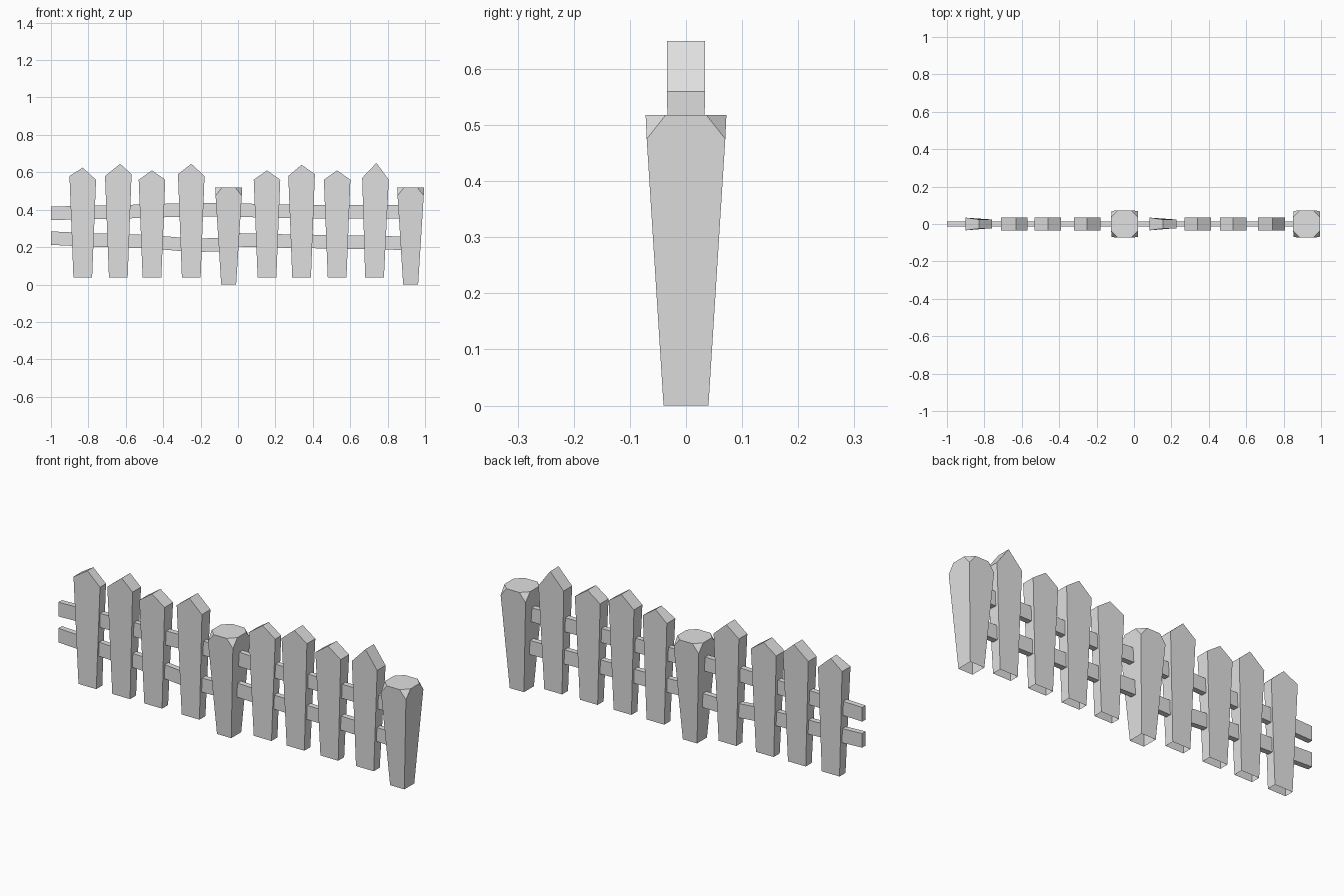
import bpy
import bmesh

default_cube = bpy.data.objects.get("Cube")
if default_cube:
    bpy.data.objects.remove(default_cube, do_unlink=True)

# Single flat grey for the whole fence
grey = bpy.data.materials.new("plain_grey")
grey.use_nodes = True
grey.diffuse_color = (0.75, 0.75, 0.75, 1)
grey.node_tree.nodes["Principled BSDF"].inputs["Base Color"].default_value = grey.diffuse_color


def finish(name, bm):
    """Turn a bmesh into a flat-shaded object."""
    bmesh.ops.recalc_face_normals(bm, faces=bm.faces[:])
    mesh = bpy.data.meshes.new(name)
    bm.to_mesh(mesh)
    bm.free()
    mesh.materials.append(grey)
    bpy.context.collection.objects.link(bpy.data.objects.new(name, mesh))


def bridge(bm, first, second):
    """Join two vertex loops with a band of faces."""
    count = len(first)
    for i in range(count):
        j = (i + 1) % count
        bm.faces.new((first[i], first[j], second[j], second[i]))


def add_picket(name, x_base, x_top, z_left, z_right, x_tip, z_tip, right_depth):
    """Tapered board, open underneath, with a pointed top."""
    bm = bmesh.new()
    base_half, top_half, base_depth, depth = 0.05, 0.071, 0.024, 0.034
    tip_depth = right_depth

    def pair(x, z, d):
        return [bm.verts.new((x, side * d, z)) for side in (-1, 1)]

    base_l = pair(x_base - base_half, 0.037, base_depth)
    base_r = pair(x_base + base_half, 0.037, base_depth)
    left = pair(x_top - top_half, z_left, depth)
    right = pair(x_top + top_half, z_right, right_depth)
    tip = pair(x_tip, z_tip, tip_depth)
    outline = (base_l, left, tip, right, base_r)
    for a, b in zip(outline, outline[1:]):
        bm.faces.new((a[0], b[0], b[1], a[1]))
    for side in (0, 1):
        bm.faces.new([p[side] for p in outline])
    finish(name, bm)


def add_post(name, x):
    """Square post widening upward, open underneath, with cut top corners."""
    bm = bmesh.new()
    corners = ((-1, -1), (1, -1), (1, 1), (-1, 1))
    base_half, corner_half, top_half, cut = 0.04, 0.07, 0.072, 0.036
    base = [bm.verts.new((x + a * base_half, b * base_half, 0)) for a, b in corners]
    low = [bm.verts.new((x + a * corner_half, b * corner_half, 0.475)) for a, b in corners]
    on_x = [bm.verts.new((x + a * top_half, b * cut, 0.518)) for a, b in corners]
    on_y = [bm.verts.new((x + a * cut, b * top_half, 0.518)) for a, b in corners]
    rim = []
    for i in range(4):
        j = (i + 1) % 4
        # Even corners lead onto the front and back, odd ones onto the sides
        leave, arrive = (on_y, on_x) if i % 2 == 0 else (on_x, on_y)
        start, end = leave[i], leave[j]
        bm.faces.new((base[i], base[j], low[j], end, start, low[i]))
        bm.faces.new((low[i], arrive[i], leave[i]))
        rim += [arrive[i], leave[i]]
    bm.faces.new(rim)
    finish(name, bm)


def add_rail(name, path):
    """Thin bar swept through x, z points."""
    bm = bmesh.new()
    half_depth, half_height = 0.014, 0.036
    section = ((-1, -1), (1, -1), (1, 1), (-1, 1))
    rings = [[bm.verts.new((x, a * half_depth, z + b * half_height)) for a, b in section]
             for x, z in path]
    for first, second in zip(rings, rings[1:]):
        bridge(bm, first, second)
    bm.faces.new(rings[0])
    bm.faces.new(rings[-1])
    finish(name, bm)


# Pickets: base x, shoulder x, left and right shoulder z, tip x, tip z, right depth
pickets = (
    (-.83, -.83, .58, .56, -.83, .625, .024),
    (-.64, -.64, .58, .59, -.63, .645, .034),
    (-.46, -.46, .56, .56, -.46, .61, .034),
    (-.25, -.25, .59, .58, -.25, .645, .034),
    (.155, .155, .56, .56, .155, .61, .024),
    (.34, .34, .58, .59, .34, .64, .034),
    (.53, .53, .56, .56, .53, .61, .034),
    (.73, .735, .57, .56, .74, .65, .034),
)
for number, values in enumerate(pickets, start=1):
    add_picket(f"picket_{number}", *values)

# Posts
add_post("middle_post", -0.05)
add_post("end_post", 0.923)

# Rails
add_rail("upper_rail_right", ((-1, .38), (-.83, .385), (-.64, .388), (-.25, .4), (-.05, .4)))
add_rail("lower_rail_right", ((-1, .248), (-.83, .24), (-.46, .228), (-.25, .21), (-.05, .213)))
add_rail("upper_rail_left", ((-.05, .4), (.155, .393), (.34, .39), (.92, .39)))
add_rail("lower_rail_left", ((-.05, .24), (.155, .234), (.53, .228), (.92, .22)))
